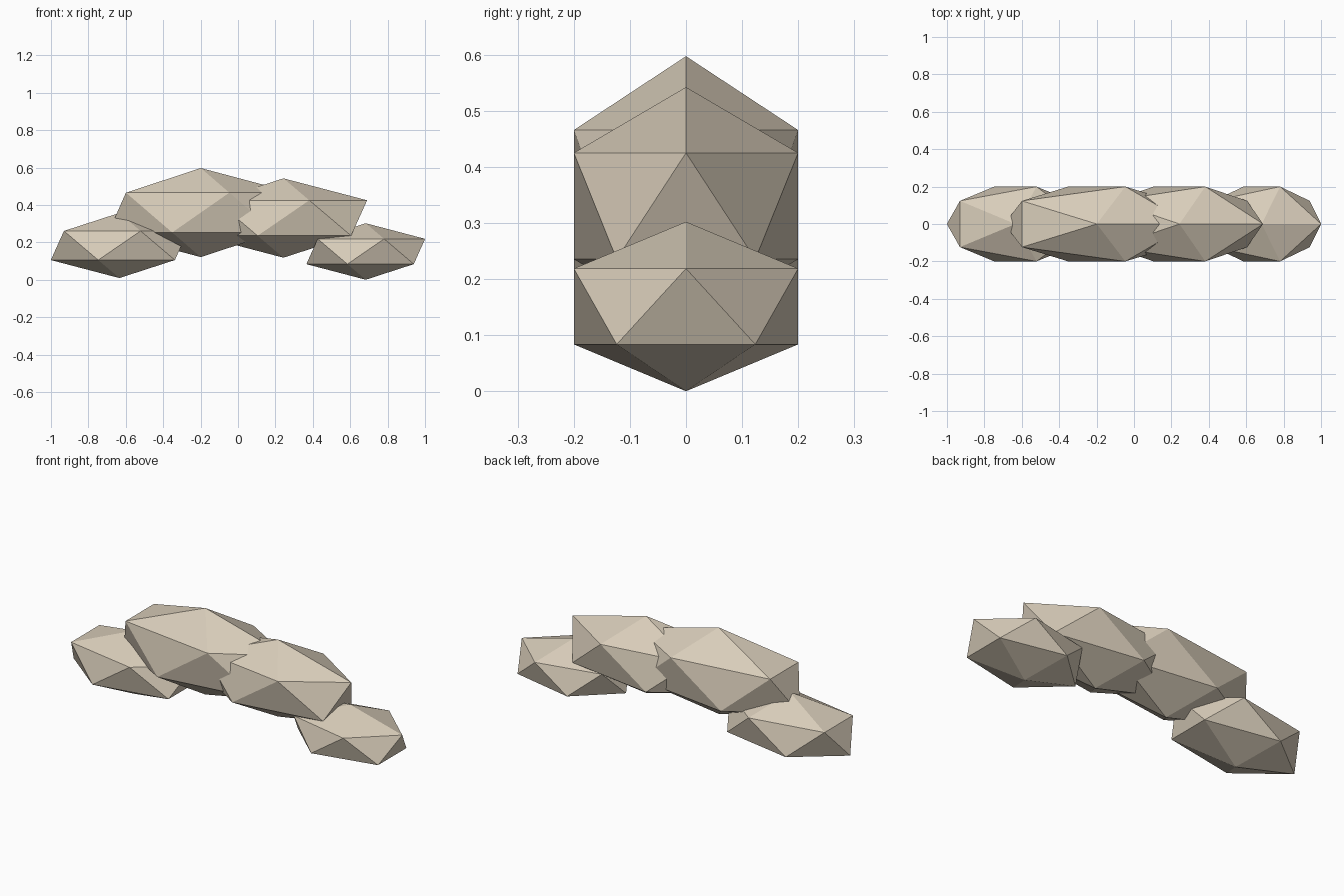
import bpy

old = bpy.data.objects.get("Cube")
if old:
    bpy.data.objects.remove(old, do_unlink=True)

# Single sandy stone colour
stone = bpy.data.materials.new("pale_sandstone")
stone.use_nodes = True
color = (0.69, 0.61, 0.49, 1.0)
stone.diffuse_color = color
stone.node_tree.nodes["Principled BSDF"].inputs["Base Color"].default_value = color

DEPTH = 0.235


def add_lump(name, x, z, half_length, half_height):
    """Low-poly puff: a stretched twenty-sided sphere with flat faces."""
    bpy.ops.mesh.primitive_ico_sphere_add(subdivisions=1, radius=1, location=(x, 0, z))
    lump = bpy.context.object
    lump.name = name
    lump.scale = (half_length, DEPTH, half_height)
    bpy.ops.object.transform_apply(location=False, rotation=False, scale=True)
    bpy.ops.object.shade_flat()
    lump.data.materials.append(stone)


# Overlapping lumps from the right end to the left end
add_lump("right_end_lump", -0.634, 0.183, 0.410, 0.174)
add_lump("right_main_lump", -0.199, 0.359, 0.553, 0.238)
add_lump("left_main_lump", 0.243, 0.330, 0.500, 0.212)
add_lump("left_end_lump", 0.683, 0.151, 0.355, 0.151)
